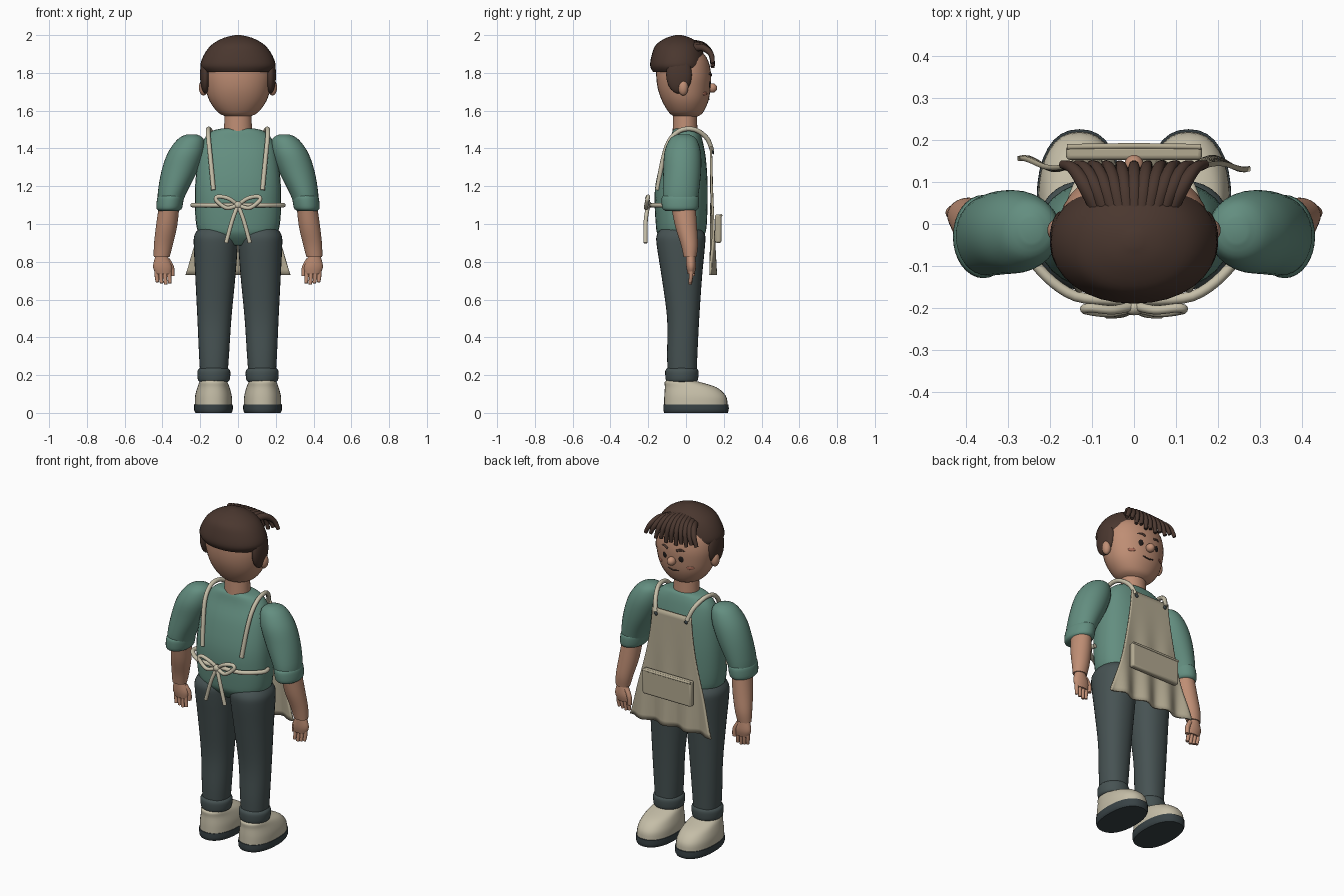
import bpy, bmesh, math
from mathutils import Matrix, Vector

default = bpy.data.objects.get("Cube")
if default:
    bpy.data.objects.remove(default)


def paint(name, *rgb):
    mat = bpy.data.materials.new(name)
    mat.use_nodes = True
    mat.diffuse_color = (*rgb, 1)
    mat.node_tree.nodes["Principled BSDF"].inputs["Base Color"].default_value = (*rgb, 1)
    return mat


SHIRT = paint("sage green shirt", .125, .27, .215)
SKIN = paint("warm skin", .52, .27, .175)
HAIR = paint("dark brown hair", .068, .038, .028)
TROUSERS = paint("slate trousers", .062, .085, .086)
CANVAS = paint("apron canvas", .45, .40, .285)
CREAM = paint("cream", .56, .515, .39)
RUBBER = paint("dark rubber", .04, .055, .06)
INK = paint("eye black", .015, .011, .01)
BLUSH = paint("blush", .40, .15, .10)


def finish(name, mesh, mat, mirror=False):
    """Link a mesh as a smooth part, optionally mirrored across x."""
    mesh.materials.clear()
    mesh.materials.append(mat)
    mesh.shade_smooth()
    mesh.set_sharp_from_angle(angle=math.radians(50))
    part = bpy.data.objects.new(name, mesh)
    bpy.context.collection.objects.link(part)
    if mirror:
        part.modifiers.new("mirror", 'MIRROR').use_mirror_merge = False
    return part


def from_bmesh(name, bm, mat, mirror=False):
    bmesh.ops.recalc_face_normals(bm, faces=bm.faces)
    mesh = bpy.data.meshes.new(name)
    bm.to_mesh(mesh)
    bm.free()
    return finish(name, mesh, mat, mirror)


def spline(rows, steps):
    """Smoothly interpolate rows of numbers."""
    result = []
    for i in range(len(rows) - 1):
        a, b, c, d = (rows[min(max(k, 0), len(rows) - 1)] for k in range(i - 1, i + 3))
        for s in range(steps):
            t = s / steps
            result.append([q + t / 2 * (r - p + t * (2 * p - 5 * q + 4 * r - w
                           + t * (3 * (q - r) + w - p)))
                           for p, q, r, w in zip(a, b, c, d)])
    return result + [list(rows[-1])]


def loft(name, rings, mat, mirror=False, power=2.0, sides=32, steps=4):
    """Skin horizontal rings given as (centre x, centre y, z, radius x, radius y)."""
    bm = bmesh.new()
    loops = []
    for cx, cy, z, rx, ry in spline(rings, steps):
        loop = []
        for k in range(sides):
            angle = math.tau * k / sides
            c, s = math.cos(angle), math.sin(angle)
            loop.append(bm.verts.new((
                cx + rx * math.copysign(abs(c) ** (2 / power), c),
                cy + ry * math.copysign(abs(s) ** (2 / power), s), z)))
        loops.append(loop)
    for low, high in zip(loops, loops[1:]):
        for k in range(sides):
            n = (k + 1) % sides
            bm.faces.new((low[k], low[n], high[n], high[k]))
    bm.faces.new(loops[0])
    bm.faces.new(loops[-1])
    return from_bmesh(name, bm, mat, mirror)


def ball(name, centre, size, mat, mirror=False, turn=0):
    bm = bmesh.new()
    place = (Matrix.Translation(centre) @ Matrix.Rotation(math.radians(turn), 4, 'Z')
             @ Matrix.Diagonal((*size, 1)))
    bmesh.ops.create_uvsphere(bm, u_segments=24, v_segments=14, radius=1, matrix=place)
    return from_bmesh(name, bm, mat, mirror)


def tube(name, points, radius, mat, mirror=False, taper=1.0):
    """Sweep a round section along a smooth path, then turn it into a mesh."""
    curve = bpy.data.curves.new(name, 'CURVE')
    curve.dimensions = '3D'
    curve.bevel_depth = radius
    curve.bevel_resolution = 3
    curve.use_fill_caps = True
    path = spline(points, 6)
    line = curve.splines.new('POLY')
    line.points.add(len(path) - 1)
    for i, (point, co) in enumerate(zip(line.points, path)):
        point.co = (*co, 1)
        point.radius = 1 + (taper - 1) * i / (len(path) - 1)
    helper = bpy.data.objects.new("path", curve)
    bpy.context.collection.objects.link(helper)
    graph = bpy.context.evaluated_depsgraph_get()
    mesh = bpy.data.meshes.new_from_object(helper.evaluated_get(graph))
    bpy.data.objects.remove(helper)
    return finish(name, mesh, mat, mirror)


# Shoes and trousers
loft("soles", [(.13, .053, 0, .095, .168), (.13, .053, .015, .102, .173),
               (.13, .053, .045, .102, .173)], RUBBER, True, 2.3)
loft("shoes", [(.13, .052, .045, .099, .168), (.13, .048, .09, .097, .163),
               (.13, .025, .135, .085, .137), (.13, -.022, .165, .072, .09),
               (.13, -.03, .175, .055, .06)], CREAM, True, 2.3)
loft("trouser_legs", [(.128, -.02, .17, .07, .075), (.127, -.02, .3, .079, .08),
                      (.125, -.015, .5, .09, .085), (.12, -.022, .72, .106, .107),
                      (.118, -.027, .88, .116, .127), (.116, -.027, .94, .115, .128),
                      (.115, -.027, .98, .09, .1)], TROUSERS, True, 2.2)
loft("trouser_cuffs", [(.128, -.022, .162, .07, .075), (.128, -.022, .175, .084, .085),
                       (.128, -.022, .22, .087, .088), (.128, -.022, .237, .074, .078)],
     TROUSERS, True)

# Shirt with rolled sleeves
loft("shirt_body", [(0, -.02, .885, .08, .08), (0, -.025, .94, .19, .122),
                    (0, -.025, 1.0, .222, .135), (0, -.025, 1.18, .228, .14),
                    (0, -.012, 1.34, .212, .118), (0, 0, 1.44, .185, .088),
                    (0, 0, 1.49, .14, .072), (0, 0, 1.505, .09, .06)], SHIRT, power=2.4)
loft("sleeves", [(.36, -.03, 1.09, .06, .085), (.35, -.028, 1.16, .075, .095),
                 (.31, -.02, 1.28, .095, .1), (.275, -.018, 1.38, .095, .096),
                 (.25, -.015, 1.45, .068, .07), (.245, -.015, 1.475, .025, .03)], SHIRT, True)
loft("sleeve_cuffs", [(.366, -.03, 1.07, .054, .08), (.364, -.03, 1.085, .068, .096),
                      (.358, -.03, 1.135, .07, .099), (.355, -.03, 1.152, .062, .09)],
     SHIRT, True)

# Forearms and hands
loft("forearms", [(.404, .022, .825, .042, .034), (.395, .018, .89, .05, .045),
                  (.378, 0, .99, .056, .058), (.364, -.015, 1.1, .054, .065)], SKIN, True)
loft("palms", [(.395, .027, .735, .04, .018), (.4, .027, .775, .05, .026),
               (.405, .024, .83, .032, .025)], SKIN, True)
for i, finger in enumerate(("index", "middle", "ring", "little")):
    x = .364 + .022 * i
    tip = .68 + .006 * abs(i - 1)
    tube(finger + "_fingers", [(x, .028, .76), (x, .026, .72), (x - .004, .022, tip)],
         .0125, SKIN, True, .75)
tube("thumbs", [(.375, .03, .81), (.352, .036, .77), (.348, .036, .725)], .015, SKIN, True, .8)

# Neck, head and face
loft("neck", [(0, -.005, 1.48, .075, .066), (0, -.005, 1.6, .07, .062)], SKIN)
loft("head", [(0, 0, 1.568, .06, .06), (0, 0, 1.59, .105, .09), (0, -.004, 1.65, .15, .122),
              (0, -.01, 1.72, .172, .14), (0, -.013, 1.8, .18, .145),
              (0, -.02, 1.88, .16, .13), (0, -.025, 1.95, .08, .07)], SKIN, power=2.1)
ball("ears", (.183, -.015, 1.722), (.024, .027, .042), SKIN, True)
ball("nose", (0, .138, 1.72), (.024, .027, .025), SKIN)
ball("eyes", (.056, .122, 1.742), (.017, .006, .021), INK, True, -18)
ball("cheeks", (.1, .1, 1.69), (.022, .005, .01), BLUSH, True, -33)
tube("eyebrows", [(.03, .132, 1.787), (.056, .126, 1.796), (.085, .11, 1.785)],
     .007, HAIR, True, .7)
tube("mouth", [(-.035, .118, 1.667), (0, .121, 1.66), (.035, .118, 1.667)], .004, HAIR)

# Hair: cap, sideburns and a fan of fringe locks
loft("hair_cap", [(0, -.04, 1.805, .178, .135), (0, -.043, 1.84, .199, .147),
                  (0, -.043, 1.9, .178, .137), (0, -.043, 1.95, .138, .115),
                  (0, -.04, 1.985, .076, .065), (0, -.04, 2, .015, .015)], HAIR, power=2.1)
ball("sideburns", (.173, -.037, 1.79), (.028, .068, .1), HAIR, True)
LOCKS = 11
for i in range(LOCKS):
    t = 2 * i / (LOCKS - 1) - 1
    lift = .025 * t * t
    tube("fringe_lock", [(.08 * t, .03, 1.955 - lift), (.115 * t, .09, 1.945 - lift / 2),
                         (.145 * t, .132, 1.9), (.17 * t, .142, 1.825 + lift + .012 * (i % 2))],
         .023, HAIR, taper=.45)

# Apron panel: narrow bib flaring to a wavy hem
TOP, HEM, COLUMNS, ROWS = 1.41, .73, 40, 24
bm = bmesh.new()
grid = []
for r in range(ROWS + 1):
    t = r / ROWS
    half = .128 + .15 * t ** 1.5
    row = []
    for c in range(COLUMNS + 1):
        x = half * (2 * c / COLUMNS - 1)
        y = .132 + .012 * t + .015 * t * t * math.sin(42 * x)
        row.append(bm.verts.new((x, y, TOP + (HEM - TOP) * t)))
    grid.append(row)
for upper, lower in zip(grid, grid[1:]):
    for c in range(COLUMNS):
        bm.faces.new((upper[c], upper[c + 1], lower[c + 1], lower[c]))
panel = from_bmesh("apron_panel", bm, CANVAS)
thickness = panel.modifiers.new("thickness", 'SOLIDIFY')
thickness.thickness = .012
thickness.offset = 0

# Pocket, buttons, shoulder straps
bm = bmesh.new()
bmesh.ops.create_cube(bm, size=1, matrix=Matrix.Translation((0, .17, .975))
                      @ Matrix.Diagonal((.325, .034, .15, 1)))
pocket = from_bmesh("apron_pocket", bm, CANVAS)
edge = pocket.modifiers.new("soft edge", 'BEVEL')
edge.width = .01
edge.segments = 3
tube("pocket_hem", [(-.16, .184, 1.045), (0, .186, 1.045), (.16, .184, 1.045)], .007, CANVAS)
ball("bib_buttons", (.1, .143, 1.38), (.011, .006, .011), RUBBER, True)
tube("shoulder_straps", [(.105, .138, 1.39), (.125, .11, 1.455), (.15, .045, 1.5),
                         (.158, -.03, 1.495), (.155, -.088, 1.44), (.145, -.122, 1.34),
                         (.13, -.152, 1.18)], .0125, CREAM, True)

# Waist tie with a bow at the back
tube("waist_ties", [(.236, -.05, 1.1), (.232, -.1, 1.1), (.14, -.172, 1.1),
                    (0, -.182, 1.1)], .0125, CREAM, True)
tube("bow_loops", [(0, -.195, 1.1), (.05, -.205, 1.135), (.105, -.2, 1.145),
                   (.115, -.205, 1.125), (.06, -.212, 1.085), (0, -.2, 1.1)], .011, CREAM, True)
tube("bow_tails", [(0, -.2, 1.1), (.03, -.213, 1.02), (.063, -.215, .9)], .011, CREAM, True)
ball("bow_knot", (0, -.2, 1.1), (.022, .018, .02), CREAM)
